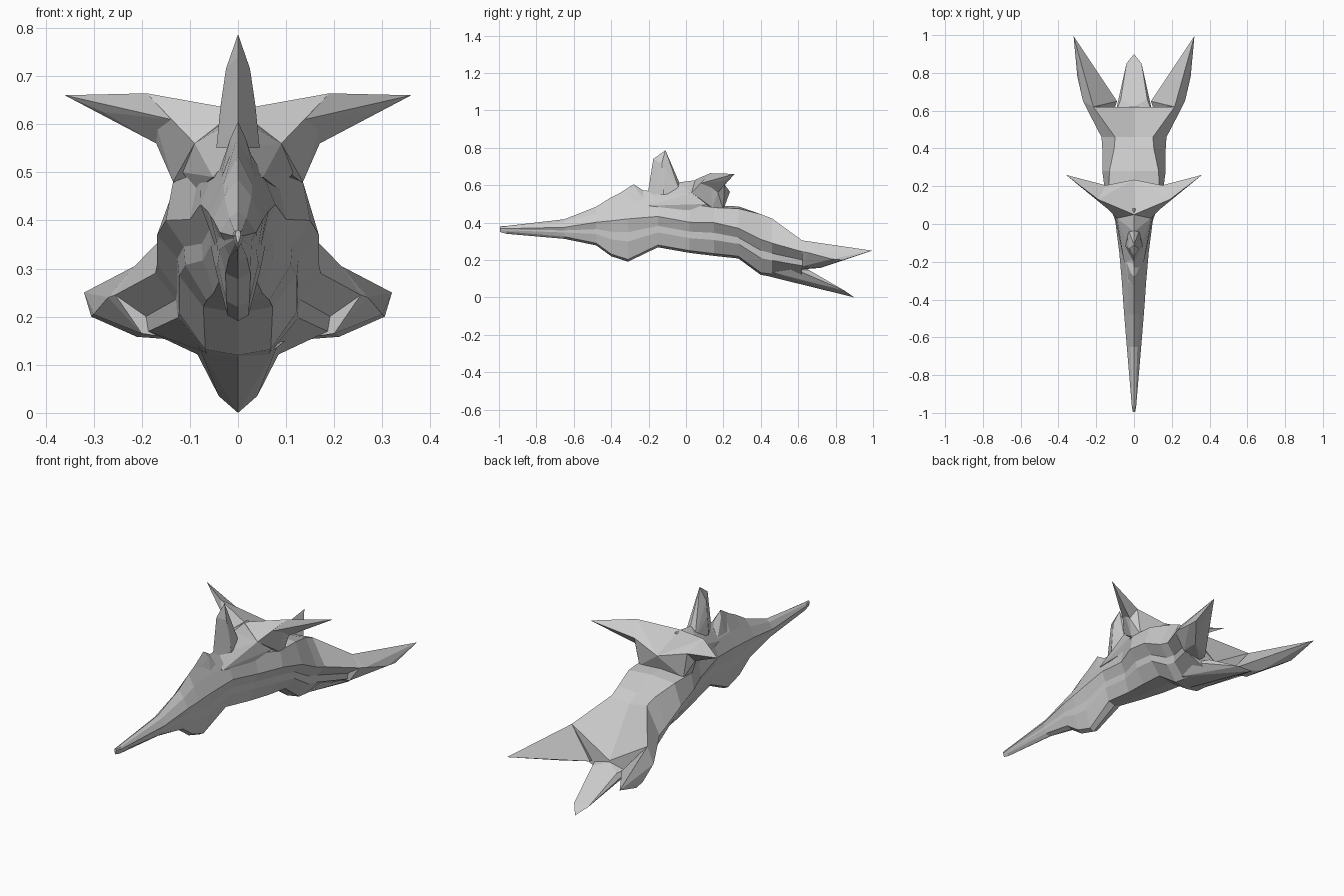
import bpy, bmesh

grey = bpy.data.materials.new("hull grey")
grey.diffuse_color = (0.6, 0.6, 0.6, 1)


def finish(name, bm):
    bmesh.ops.recalc_face_normals(bm, faces=bm.faces)
    me = bpy.data.meshes.new(name)
    bm.to_mesh(me)
    bm.free()
    me.materials.append(grey)
    ob = bpy.data.objects.new(name, me)
    bpy.context.collection.objects.link(ob)
    return ob


def faceted(name, pts, sides=(1, -1)):
    """Convex faceted block through the points, repeated on each side of x = 0."""
    bm = bmesh.new()
    for s in sides:
        vs = [bm.verts.new((x * s, y, z)) for x, y, z in pts]
        res = bmesh.ops.convex_hull(bm, input=vs)
        loose = {v for v in res["geom_interior"] + res["geom_unused"]
                 if isinstance(v, bmesh.types.BMVert) and v.is_valid}
        bmesh.ops.delete(bm, geom=list(loose), context='VERTS')
    return finish(name, bm)


def both(pts):
    return pts + [(-x, y, z) for x, y, z in pts if x > 0]


def half_section(shoulder, ridge, edge):
    """Side of the hull: the groove and lower bulge follow from ridge and keel edge."""
    (rx, rz), (ex, ez) = ridge, edge
    drop = rz - ez
    groove = (rx * 0.75, rz - drop * 0.33)
    bulge = (max(rx * 0.73, ex), rz - drop * 0.56)
    return [shoulder, ridge, groove, bulge, edge]


# Hull stations: y, top z, shoulder, side ridge, keel edge
stations = [
    (-0.995, .380, (.004, .378), (.006, .370), (.004, .362)),
    (-0.96, .382, (.008, .378), (.012, .368), (.006, .352)),
    (-0.65, .418, (.018, .405), (.038, .375), (.018, .325)),
    (-0.48, .485, (.028, .450), (.052, .402), (.026, .290)),
    (-0.40, .535, (.030, .475), (.058, .410), (.024, .232)),
    (-0.31, .580, (.034, .490), (.064, .420), (.022, .203)),
    (-0.15, .565, (.050, .500), (.078, .433), (.036, .280)),
    (0.02, .600, (.080, .500), (.100, .402), (.050, .250)),
    (0.15, .490, (.135, .480), (.150, .400), (.065, .234)),
    (0.28, .487, (.130, .475), (.168, .370), (.072, .220)),
    (0.40, .440, (.105, .445), (.168, .310), (.068, .132)),
    (0.46, .405, (.100, .422), (.172, .290), (.066, .125)),
    (0.62, .175, (.215, .305), (.255, .245), (.060, .110)),
]
bm = bmesh.new()
rings = []
for y, top, shoulder, ridge, edge in stations:
    mid = half_section(shoulder, ridge, edge)
    keel = edge[1] - 0.012
    loop = [(0, top)] + mid + [(0, keel)] + [(-x, z) for x, z in reversed(mid)]
    rings.append([bm.verts.new((x, y, z)) for x, z in loop])
n = len(rings[0])
for a, b in zip(rings, rings[1:]):
    for i in range(n):
        j = (i + 1) % n
        bm.faces.new((a[i], a[j], b[j], b[i]))
bm.faces.new(rings[0])
bm.faces.new(rings[-1])
finish("hull", bm)

# Crest blade on the snout
faceted("snout_blade", both([
    (0, -.46, .49), (0, -.28, .605), (0, -.21, .56), (.016, -.26, .57),
    (.034, -.27, .50), (.04, -.20, .50)]), (1,))

# Upright horn
faceted("horn", both([
    (0, -.205, .55), (0, -.19, .63), (0, -.175, .74), (0, -.11, .787),
    (.025, -.13, .715), (.036, -.12, .64), (.045, -.12, .55),
    (0, -.03, .60), (.03, -.03, .56)]), (1,))

# Ramp from the neck up to the frill
faceted("frill_ramp", both([
    (0, -.20, .55), (.052, -.20, .49), (0, -.04, .615), (0, .08, .63),
    (.09, .03, .56), (.09, .05, .46), (.115, .11, .50)]), (1,))

# Dished frill behind the horn, then swept tips
faceted("frill_centre", [
    (0, .05, .630), (0, .235, .565), (0, .20, .47), (.15, .205, .605),
    (.19, .13, .664), (.17, .17, .56), (.135, .14, .48), (.125, .20, .47),
    (.09, .03, .56), (0, .05, .50)])
faceted("frill_tips", [
    (.15, .205, .605), (.19, .13, .664), (.36, .26, .66),
    (.28, .21, .625), (.17, .17, .56), (.14, .08, .61)])

# Swept rear wings
faceted("wings", [
    (.215, .62, .305), (.255, .62, .245), (.20, .62, .165), (.10, .62, .150),
    (.09, .65, .158), (.178, .77, .19), (.27, .65, .24), (.30, .78, .205),
    (.305, .84, .20), (.32, .995, .25), (.21, .72, .158)])

# Lower pointed tail
faceted("tail", both([
    (0, .42, .118), (.08, .46, .135), (.10, .58, .152), (.07, .66, .145),
    (0, .62, .168), (.032, .65, .092), (0, .75, .068), (.04, .85, .035),
    (0, .90, .0)]), (1,))
